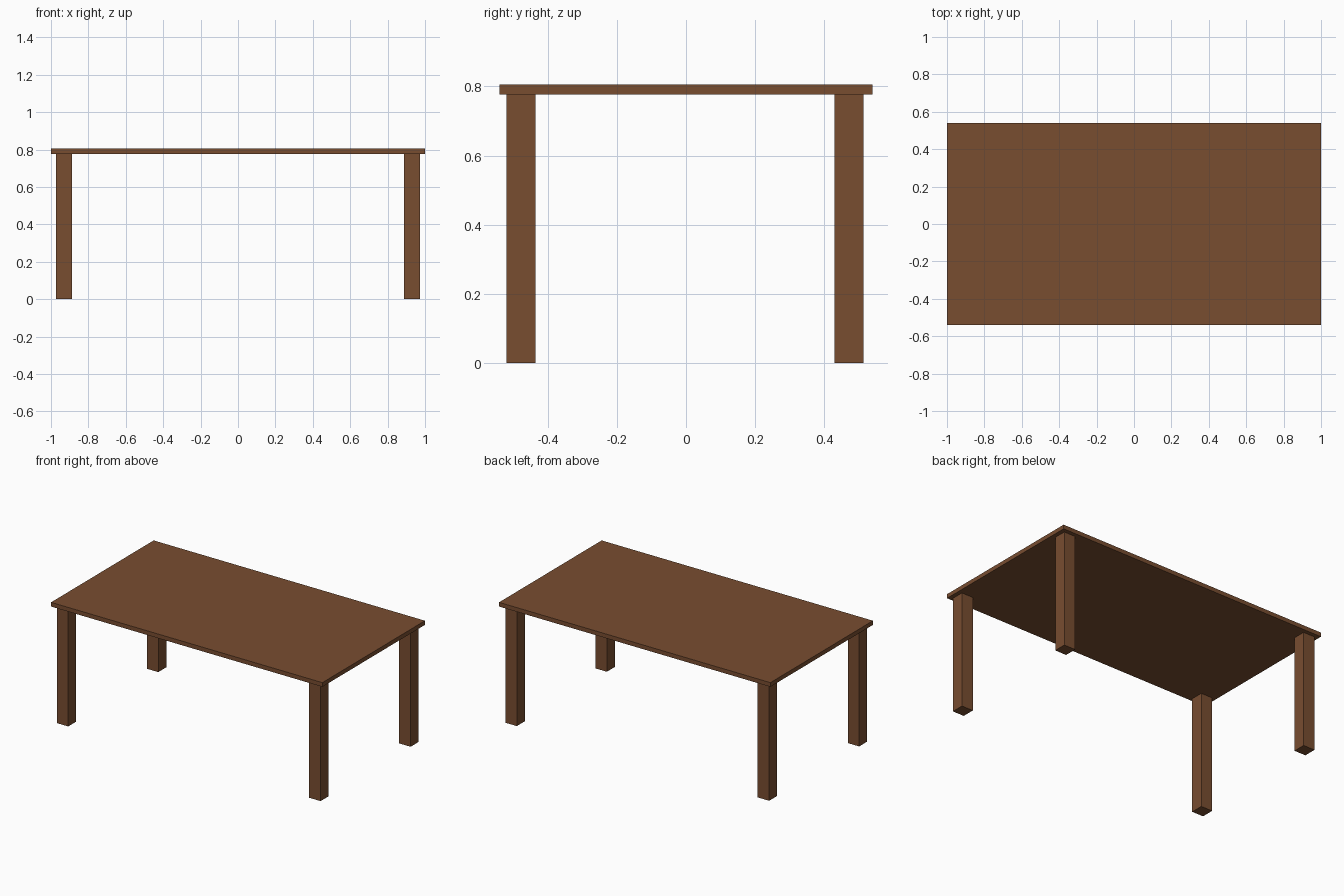
import bpy

if "Cube" in bpy.data.objects:
    bpy.data.objects.remove(bpy.data.objects["Cube"])

wood = bpy.data.materials.new("brown_wood")
wood.diffuse_color = (0.19, 0.075, 0.03, 1)
wood.use_nodes = True
wood.node_tree.nodes["Principled BSDF"].inputs["Base Color"].default_value = wood.diffuse_color

TOP_Z, UNDER_Z = 0.805, 0.777
LEG = 0.084


def box(name, center, size):
    bpy.ops.mesh.primitive_cube_add(size=1, location=center)
    ob = bpy.context.object
    ob.name = name
    ob.scale = size
    bpy.ops.object.transform_apply(location=False, rotation=False, scale=True)
    ob.data.materials.append(wood)
    return ob


# Table top
box("table_top", (0, 0, (TOP_Z + UNDER_Z) / 2), (2, 1.08, TOP_Z - UNDER_Z))

# Four square legs, set slightly toward the front
for side, x in (("left", -0.93), ("right", 0.93)):
    for end, y in (("front", -0.477), ("back", 0.471)):
        box(f"{end}_{side}_leg", (x, y, UNDER_Z / 2), (LEG, LEG, UNDER_Z))
